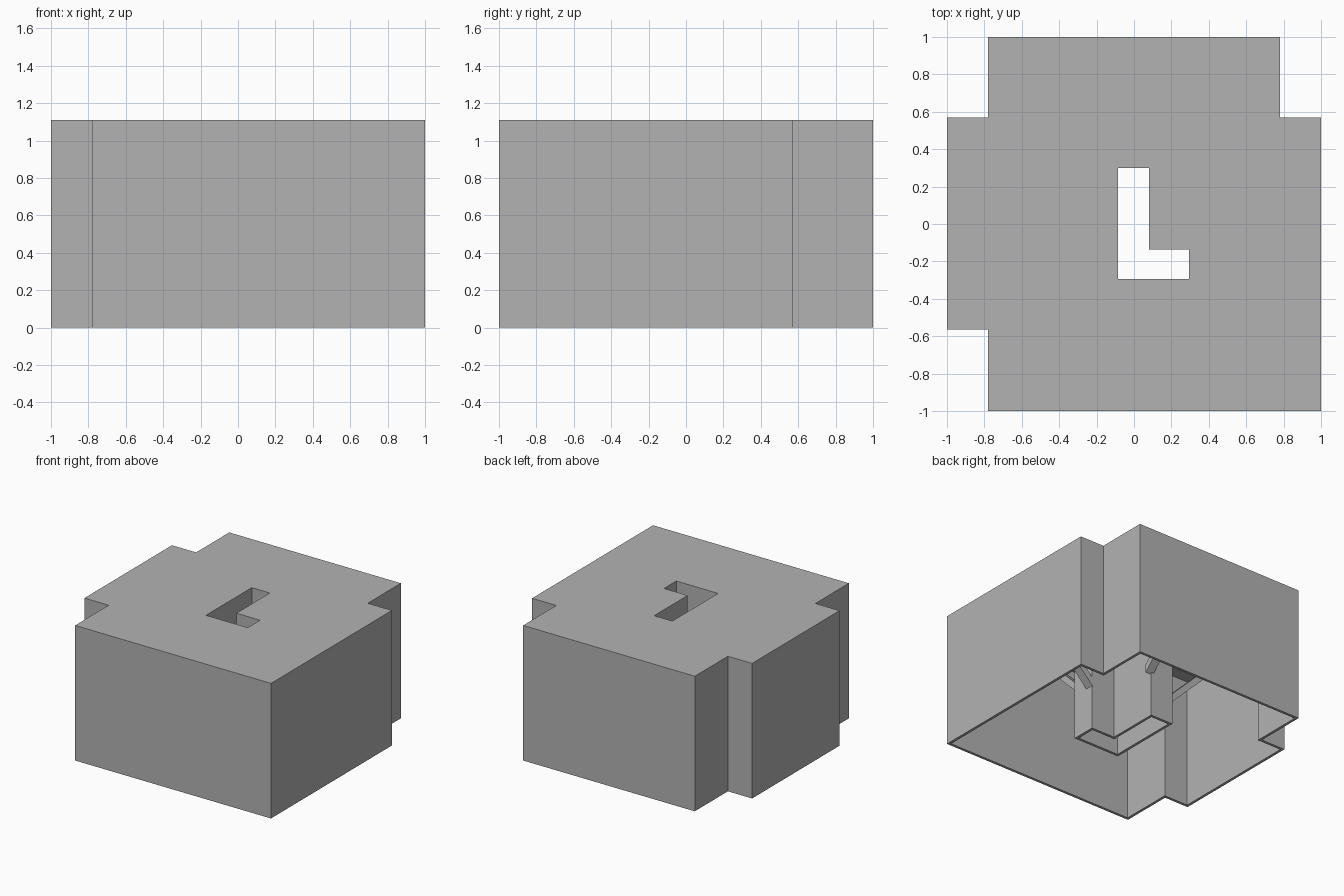
import bpy, bmesh
from mathutils import Vector

if "Cube" in bpy.data.objects:
    bpy.data.objects.remove(bpy.data.objects["Cube"], do_unlink=True)

HEIGHT = 1.11
CEILING = 1.07
WALL = 0.022

grey = bpy.data.materials.new("plain_grey")
grey.use_nodes = True
grey.diffuse_color = (0.45, 0.45, 0.45, 1)
grey.node_tree.nodes["Principled BSDF"].inputs["Base Color"].default_value = grey.diffuse_color


def finish(bm, name):
    bmesh.ops.recalc_face_normals(bm, faces=bm.faces)
    mesh = bpy.data.meshes.new(name)
    bm.to_mesh(mesh)
    bm.free()
    mesh.materials.append(grey)
    obj = bpy.data.objects.new(name, mesh)
    bpy.context.collection.objects.link(obj)
    return obj


def inset(outline, d):
    """Move a counter-clockwise outline inwards by d (outwards if negative)."""
    pts = [Vector(p) for p in outline]
    result = []
    for i, p in enumerate(pts):
        a = (p - pts[i - 1]).normalized()
        b = (pts[(i + 1) % len(pts)] - p).normalized()
        result.append(p + d * Vector((-a.y - b.y, a.x + b.x)))
    return result


# Counter-clockwise plans of the block and of its L-shaped shaft
block = [(-0.78, -1), (1, -1), (1, 0.57), (0.78, 0.57), (0.78, 1),
         (-0.78, 1), (-0.78, 0.57), (-1, 0.57), (-1, -0.565), (-0.78, -0.565)]
shaft = [(-0.085, -0.295), (0.295, -0.295), (0.295, -0.135),
         (0.08, -0.135), (0.08, 0.3), (-0.085, 0.3)]

# Open-bottomed shell with the shaft running right through it
bm = bmesh.new()


def ring(outline, z):
    verts = [bm.verts.new((p[0], p[1], z)) for p in outline]
    return verts, [bm.edges.new((verts[i - 1], verts[i])) for i in range(len(verts))]


def band(a, b):
    for i in range(len(a[0])):
        bm.faces.new((a[0][i - 1], a[0][i], b[0][i], b[0][i - 1]))


levels = []
for outer, inner in ((block, inset(block, WALL)), (shaft, inset(shaft, -WALL))):
    low_out, high_out = ring(outer, 0), ring(outer, HEIGHT)
    low_in, high_in = ring(inner, 0), ring(inner, CEILING)
    band(low_out, high_out)
    band(low_in, high_in)
    band(low_out, low_in)
    levels.append((high_out, high_in))
for k in (0, 1):
    bmesh.ops.triangle_fill(bm, use_beauty=True,
                            edges=levels[0][k][1] + levels[1][k][1])
finish(bm, "block_shell")


# Slanted braces from the shaft up to the tops of the outer walls
def brace(name, start, direction, length, width=0.07):
    d = Vector((direction[0], direction[1], 0))
    side = Vector((-d.y, d.x, 0)) * width / 2
    foot = Vector((start[0], start[1], CEILING - length))
    head = foot + (d + Vector((0, 0, 1))) * length
    up = Vector((0, 0, width / 2))
    bm = bmesh.new()
    ends = [[bm.verts.new(c + s * side + u * up)
             for s, u in ((-1, -1), (1, -1), (1, 1), (-1, 1))] for c in (foot, head)]
    for end in ends:
        bm.faces.new(end)
    for i in range(4):
        bm.faces.new((ends[0][i - 1], ends[0][i], ends[1][i], ends[1][i - 1]))
    finish(bm, name)


brace("front_brace", (0.11, -0.31), (0, -1), 0.675)
brace("back_brace", (0.11, 0.31), (0, 1), 0.675)
brace("left_brace", (0.31, -0.145), (1, 0), 0.675)
brace("right_brace", (-0.09, -0.145), (-1, 0), 0.895)
